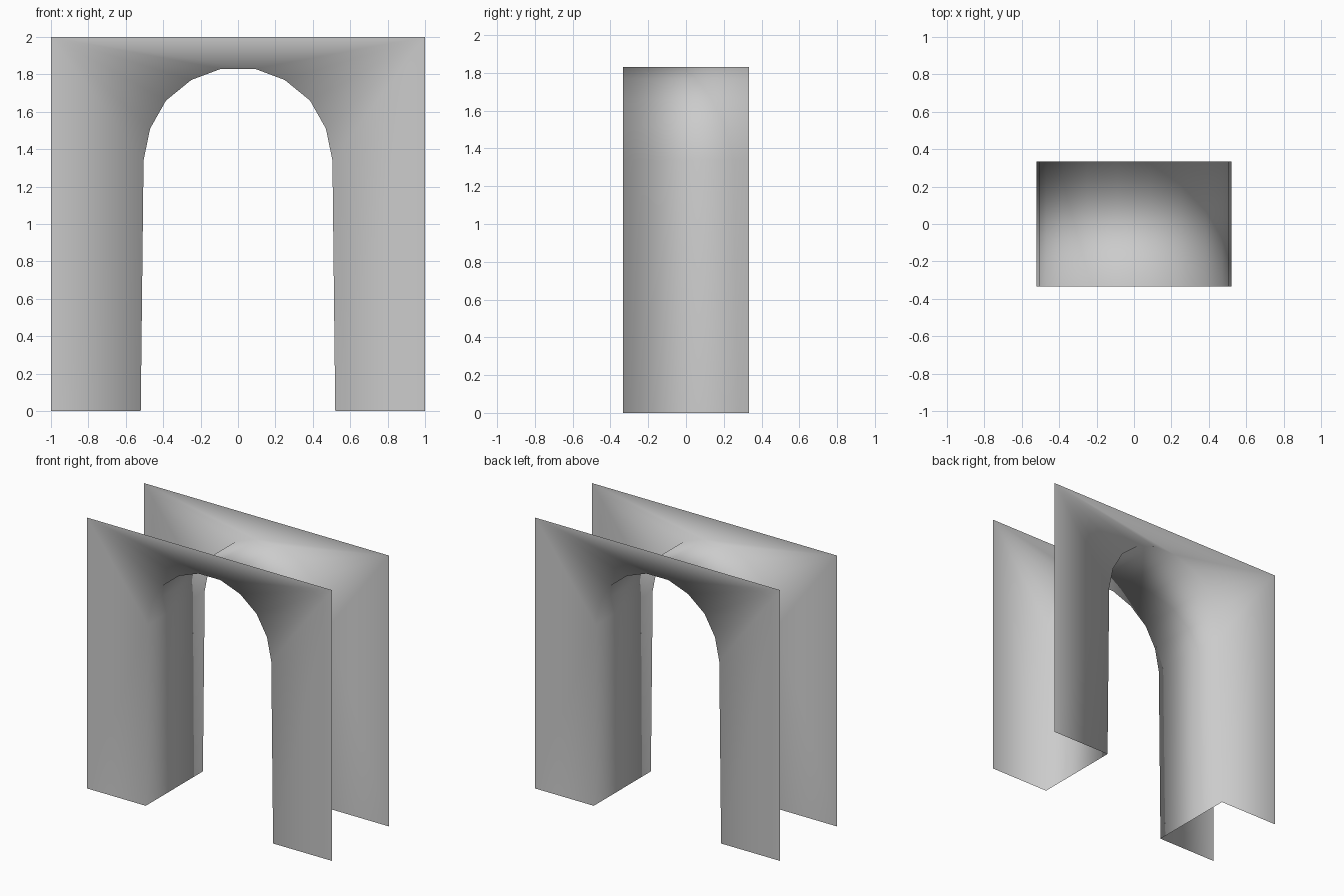
import bpy, bmesh

if "Cube" in bpy.data.objects:
    bpy.data.objects.remove(bpy.data.objects["Cube"])

D = 0.333  # half depth
# left half of the arch opening, from the floor to the crown
half = [(-0.52, 0), (-0.505, 1.34), (-0.47, 1.51), (-0.385, 1.66), (-0.25, 1.77), (-0.09, 1.83)]
arch = half + [(-x, z) for x, z in reversed(half)]
outer = [(-1, 0), (-1, 2), (1, 2), (1, 0)]

bm = bmesh.new()


def wall(y, flip):
    """Front or back wall: faces fan from the top corners to the arch."""
    p = [bm.verts.new((x, y, z)) for x, z in arch]
    a, b, c, d = [bm.verts.new((x, y, z)) for x, z in outer]
    n = len(p)
    mid = n // 2
    faces = [[a, p[0], p[1], b], [b, p[mid - 1], p[mid], c], [c, p[n - 2], p[n - 1], d]]
    faces += [[b, p[i], p[i + 1]] for i in range(1, mid - 1)]
    faces += [[c, p[i], p[i + 1]] for i in range(mid, n - 2)]
    for f in faces:
        bm.faces.new(f[::-1] if flip else f)
    return p


front = wall(-D, False)
back = wall(D, True)

# inner lining of the passage
for i in range(len(arch) - 1):
    bm.faces.new([front[i], back[i], back[i + 1], front[i + 1]])

for f in bm.faces:
    f.smooth = True

mesh = bpy.data.meshes.new("archway")
bm.to_mesh(mesh)
bm.free()
bpy.context.collection.objects.link(bpy.data.objects.new("archway", mesh))
